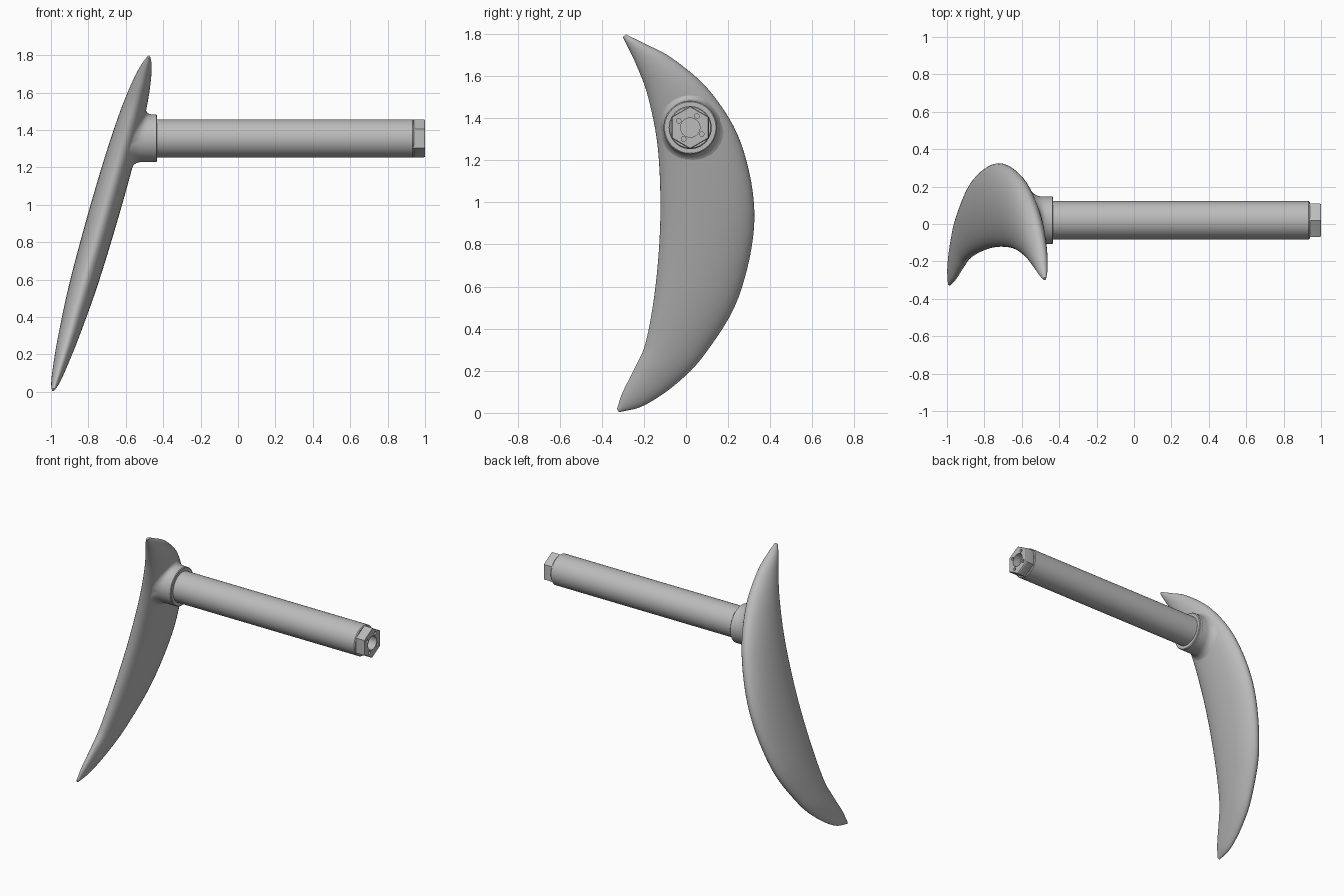
import bpy, bmesh
from math import sin, cos, pi, radians
from mathutils import Vector
from mathutils.bvhtree import BVHTree

cube = bpy.data.objects.get("Cube")
if cube:
    bpy.data.objects.remove(cube, do_unlink=True)

grey = bpy.data.materials.new("plain_grey")
grey.use_nodes = True
grey.diffuse_color = (0.5, 0.5, 0.5, 1)
grey.node_tree.nodes["Principled BSDF"].inputs["Base Color"].default_value = (0.5, 0.5, 0.5, 1)

AXIS_Y, AXIS_Z = 0.02, 1.355


def loft(name, rings, smooth=True):
    """Skin a list of equal-length point rings and cap both ends."""
    bm = bmesh.new()
    loops = [[bm.verts.new(p) for p in ring] for ring in rings]
    n = len(loops[0])
    for a, b in zip(loops, loops[1:]):
        for i in range(n):
            j = (i + 1) % n
            bm.faces.new((a[i], a[j], b[j], b[i]))
    bm.faces.new(loops[0])
    bm.faces.new(loops[-1])
    bmesh.ops.recalc_face_normals(bm, faces=bm.faces)
    mesh = bpy.data.meshes.new(name)
    bm.to_mesh(mesh)
    bm.free()
    obj = bpy.data.objects.new(name, mesh)
    bpy.context.collection.objects.link(obj)
    mesh.materials.append(grey)
    if smooth:
        select(obj)
        bpy.ops.object.shade_smooth_by_angle(angle=radians(35))
    return obj


def select(obj):
    bpy.ops.object.select_all(action='DESELECT')
    obj.select_set(True)
    bpy.context.view_layer.objects.active = obj


def circle(x, r, n=64, y=AXIS_Y, z=AXIS_Z):
    return [(x, y + r * cos(pi / 2 + 2 * pi * i / n), z + r * sin(pi / 2 + 2 * pi * i / n))
            for i in range(n)]


def turned(name, profile, n=64, y=AXIS_Y, z=AXIS_Z, smooth=True):
    return loft(name, [circle(x, r, n, y, z) for x, r in profile], smooth)


def spline(points, steps):
    """Catmull-Rom interpolation through a list of vectors."""
    pts = [points[0] * 2 - points[1]] + points + [points[-1] * 2 - points[-2]]
    out = []
    for a, b, c, d in zip(pts, pts[1:], pts[2:], pts[3:]):
        for s in range(steps):
            t = s / steps
            out.append(0.5 * (2 * b + (c - a) * t + (2 * a - 5 * b + 4 * c - d) * t * t
                              + (3 * b - a - 3 * c + d) * t ** 3))
    return out + [points[-1]]


# Crescent blade: front edge (y, z), back edge (y, z), half thickness
stations = [
    (-.328, .018, -.318, .003, .008), (-.300, .100, -.200, .035, .026),
    (-.240, .220, -.050, .135, .043), (-.190, .340, .090, .280, .058),
    (-.145, .600, .250, .550, .077), (-.122, .920, .325, .920, .084),
    (-.133, 1.25, .265, 1.27, .081), (-.180, 1.50, .120, 1.52, .068),
    (-.235, 1.65, -.060, 1.68, .048), (-.280, 1.745, -.200, 1.755, .027),
    (-.300, 1.785, -.285, 1.797, .008)]
rings = []
for fy, fz, by, bz, h in spline([Vector(s) for s in stations], 6):
    ring = []
    for i in range(40):
        a = 2 * pi * i / 40
        k = (1 - cos(a)) / 2
        y, z = fy + (by - fy) * k, fz + (bz - fz) * k
        ring.append((-.99 + .286 * z + h * sin(a), y, z))
    rings.append(ring)
blade = loft("crescent_blade", rings)

# Flared fillet that blends the collar into the blade
tree = BVHTree.FromPolygons([v.co for v in blade.data.vertices],
                            [p.vertices[:] for p in blade.data.polygons])


def on_blade(y, z):
    hit = tree.ray_cast(Vector((1, y, z)), Vector((-1, 0, 0)))[0]
    return hit or tree.find_nearest(Vector((-.55, y, z)))[0]


COLLAR_R, STEPS, SEGS = .127, 8, 64
columns = []
for i in range(SEGS):
    a = 2 * pi * i / SEGS
    out = Vector((0, cos(a), sin(a)))
    centre = Vector((0, AXIS_Y, AXIS_Z))
    rim = centre + out * COLLAR_R
    reach = centre + out * (COLLAR_R + .04 + .025 * max(0, cos(a)))
    corner = on_blade(rim.y, rim.z)
    foot = on_blade(reach.y, reach.z) - Vector((.003, 0, 0))
    top = Vector((min(corner.x + .045, -.45), rim.y, rim.z))
    column = [Vector((-.45, rim.y, rim.z))]
    for s in range(STEPS + 1):
        t = s / STEPS
        column.append(top * (1 - t) ** 2 + corner * 2 * t * (1 - t) + foot * t * t)
    columns.append(column)
loft("collar_fillet", [[c[k] for c in columns] for k in range(STEPS + 2)])

# Collar and shaft
turned("collar", [(-.54, .09), (-.46, COLLAR_R), (-.437, COLLAR_R), (-.433, .122)])
turned("shaft", [(-.50, .102), (.934, .102), (.94, .097)])

# Hexagonal end with a centre bore and four pin holes
hex_end = turned("hex_end", [(.90, .09), (.93, .102), (.994, .102), (1.0, .098)], 6, smooth=False)
cutters = [turned("bore_cutter", [(.945, .046), (1.1, .046)], 32)]
for i in range(4):
    a = radians(60 + 90 * i)
    cutters.append(turned("pin_hole_cutter", [(.97, .011), (1.1, .011)], 16,
                          AXIS_Y + .063 * cos(a), AXIS_Z + .063 * sin(a)))
for cutter in cutters:
    cutter.hide_render = True
    mod = hex_end.modifiers.new("hole", 'BOOLEAN')
    mod.operation = 'DIFFERENCE'
    mod.object = cutter
    select(hex_end)
    bpy.ops.object.modifier_apply(modifier=mod.name)
    bpy.data.objects.remove(cutter, do_unlink=True)
select(hex_end)
bpy.ops.object.shade_smooth_by_angle(angle=radians(25))
